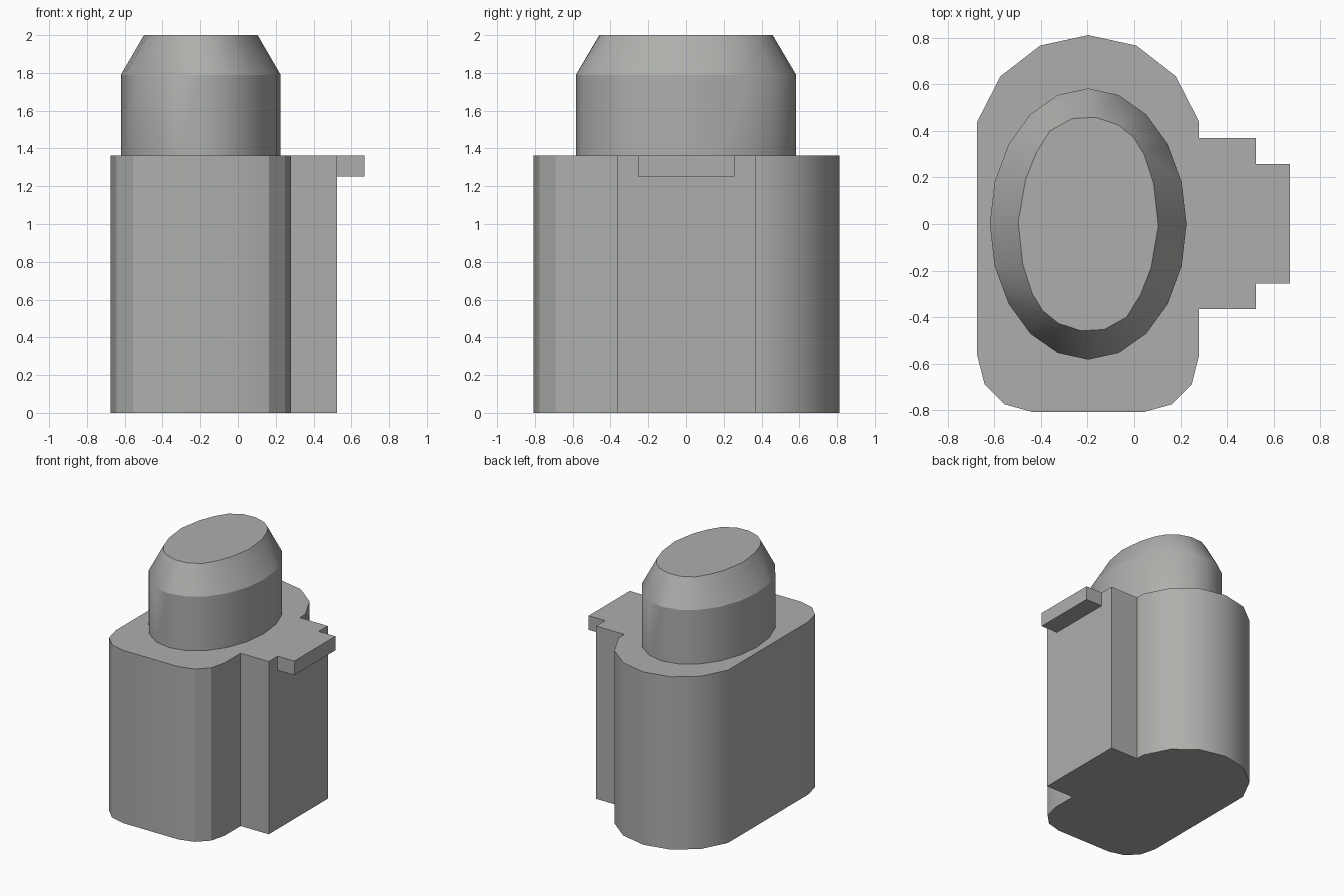
import bpy, bmesh, math

cube = bpy.data.objects.get("Cube")
if cube:
    bpy.data.objects.remove(cube, do_unlink=True)

grey = bpy.data.materials.new("plain grey")
grey.use_nodes = True
colour = (0.42, 0.43, 0.41, 1.0)
grey.diffuse_color = colour
grey.node_tree.nodes["Principled BSDF"].inputs["Base Color"].default_value = colour


def loft(name, rings):
    """Skin a stack of (outline, height) rings and cap both ends."""
    bm = bmesh.new()
    loops = [[bm.verts.new((x, y, z)) for x, y in pts] for pts, z in rings]
    n = len(loops[0])
    for low, high in zip(loops, loops[1:]):
        for i in range(n):
            j = (i + 1) % n
            bm.faces.new((low[i], low[j], high[j], high[i]))
    bm.faces.new(loops[0][::-1])
    bm.faces.new(loops[-1])
    bmesh.ops.recalc_face_normals(bm, faces=bm.faces)
    mesh = bpy.data.meshes.new(name)
    bm.to_mesh(mesh)
    bm.free()
    mesh.materials.append(grey)
    obj = bpy.data.objects.new(name, mesh)
    bpy.context.collection.objects.link(obj)
    bpy.ops.object.select_all(action='DESELECT')
    obj.select_set(True)
    bpy.context.view_layer.objects.active = obj
    bpy.ops.object.shade_smooth_by_angle(angle=math.radians(28))
    return obj


CX = -0.197      # centre line of the body and plug
BODY_TOP = 1.363

# Body: rounded back, chamfered front corners, key rib on the left side
back = [(0.477, 0.44), (0.377, 0.635), (0.207, 0.767), (0, 0.812)]
front = [(0.24, -0.808), (0.36, -0.775), (0.445, -0.69), (0.477, -0.565)]
rib = [(0.28, -0.366), (0.525, -0.366), (0.525, 0.369), (0.28, 0.369)]
outline = [(CX + x, y) for x, y in front] + rib
outline += [(CX + x, y) for x, y in back]
outline += [(CX - x, y) for x, y in back[-2::-1]]
outline += [(CX - x, y) for x, y in front[::-1]]
loft("body", [(outline, 0), (outline, BODY_TOP)])

# Tab sticking out at the top of the rib
tab = [(0.525, -0.255), (0.67, -0.255), (0.67, 0.257), (0.525, 0.257)]
loft("tab", [(tab, 1.252), (tab, BODY_TOP)])

# Oval plug with a tapered, slightly twisted top
oval = [(CX + 0.423 * math.cos(math.tau * i / 20), 0.583 * math.sin(math.tau * i / 20))
        for i in range(20)]
half = [(0.301, -0.008), (0.281, 0.175), (0.24, 0.30), (0.196, 0.372), (0.128, 0.427),
        (0.03, 0.459), (-0.07, 0.453), (-0.165, 0.40), (-0.225, 0.303), (-0.27, 0.188)]
rim = [(CX + s * x, s * y) for s in (1, -1) for x, y in half]
loft("plug", [(oval, BODY_TOP), (oval, 1.79), (rim, 2.0)])
